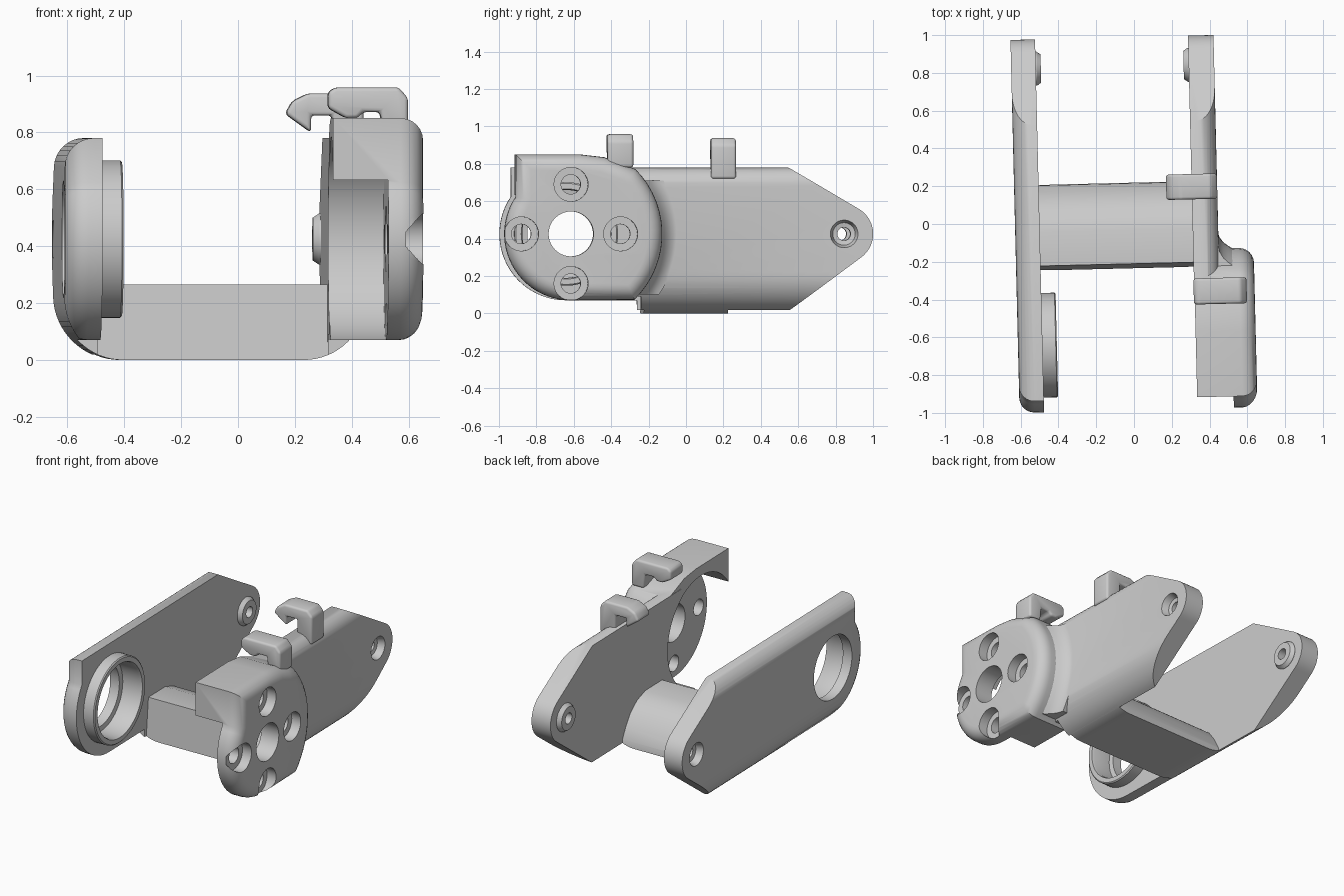
import bpy, bmesh
from math import sin, cos, radians, pi
from mathutils import Matrix, Vector

cube = bpy.data.objects.get("Cube")
if cube:
    bpy.data.objects.remove(cube, do_unlink=True)

grey = bpy.data.materials.new("light_grey")
grey.use_nodes = True
GREY = (0.6, 0.6, 0.6, 1)
grey.diffuse_color = GREY
grey.node_tree.nodes["Principled BSDF"].inputs["Base Color"].default_value = GREY

HUB = (-0.63, 0.425)      # y, z of the round joint
HINGE = (0.835, 0.425)    # y, z of the pointed end
OUT_R, IN_R = 0.445, 0.31   # right plate faces
OUT_L, IN_L = -0.63, -0.5   # left plate faces


def loft(name, rings):
    """Skin a stack of equal-length closed rings and cap both ends."""
    bm = bmesh.new()
    loops = [[bm.verts.new(p) for p in ring] for ring in rings]
    n = len(loops[0])
    for a, b in zip(loops, loops[1:]):
        for i in range(n):
            j = (i + 1) % n
            bm.faces.new((a[i], a[j], b[j], b[i]))
    bm.faces.new(loops[0][::-1])
    bm.faces.new(loops[-1])
    if bm.calc_volume(signed=True) < 0:
        bmesh.ops.reverse_faces(bm, faces=bm.faces[:])
    me = bpy.data.meshes.new(name)
    bm.to_mesh(me)
    bm.free()
    ob = bpy.data.objects.new(name, me)
    bpy.context.collection.objects.link(ob)
    me.materials.append(grey)
    return ob


def arc(c, r, a0, a1, n=16):
    return [(c[0] + r * cos(radians(a0 + (a1 - a0) * i / n)),
             c[1] + r * sin(radians(a0 + (a1 - a0) * i / n))) for i in range(n + 1)]


def lathe(name, c, profile, n=64):
    """Round solid along x from (x, radius) pairs."""
    return loft(name, [[(x, *p) for p in arc(c, r, 0, 360 - 360 / n, n - 1)]
                       for x, r in profile])


def inset(pts, d, weight):
    """Move a counter-clockwise outline inwards by d."""
    out = []
    for i, p in enumerate(pts):
        q = Vector(p)
        e0 = (q - Vector(pts[i - 1])).normalized()
        e1 = (Vector(pts[(i + 1) % len(pts)]) - q).normalized()
        n0, n1 = Vector((-e0.y, e0.x)), Vector((-e1.y, e1.x))
        out.append(q + (n0 + n1) / (1 + n0.dot(n1)) * d * weight(p[0]))
    return out


def prism_x(name, pts, x_in, x_out, r=0.0, weight=lambda y: 1):
    """Extrude a (y, z) outline along x, rounding the x_out rim by r."""
    layers = [(x_in, 0), (x_out, 0)]
    if r:
        s = 1 if x_out > x_in else -1
        layers = [(x_in, 0)] + [(x_out - s * r * (1 - sin(t)), r * (1 - cos(t)))
                                for t in (k * pi / 12 for k in range(7))]
    return loft(name, [[(x, *p) for p in inset(pts, d, weight)] for x, d in layers])


def prism_y(name, pts, y0, y1):
    return loft(name, [[(x, y, z) for x, z in pts] for y in (y0, y1)])


def boolean(ob, tool, op):
    mod = ob.modifiers.new("cut", 'BOOLEAN')
    mod.object, mod.operation, mod.solver = tool, op, 'EXACT'
    bpy.context.view_layer.update()
    dg = bpy.context.evaluated_depsgraph_get()
    me = bpy.data.meshes.new_from_object(ob.evaluated_get(dg))
    ob.modifiers.clear()
    ob.data = me
    bpy.data.objects.remove(tool, do_unlink=True)


def envelope():
    """U-shaped frame silhouette: big lower and small upper rounds."""
    pts = (arc((OUT_R - 0.22, 0.22), 0.22, -90, 0) + arc((OUT_R - 0.1, 0.68), 0.1, 0, 90, 8)
           + arc((OUT_L + 0.1, 0.68), 0.1, 90, 180, 8) + arc((OUT_L + 0.22, 0.22), 0.22, 180, 270))
    return prism_y("envelope", pts, -1.2, 1.2)


def hinge_boss(ob, x_in, x_out):
    """Raised pivot on the inner face, countersunk hole from outside."""
    s = 1 if x_out > x_in else -1
    boolean(ob, lathe("boss", HINGE, [(x_in + s * 0.03, 0.09), (x_in - s * 0.005, 0.09),
                                      (x_in - s * 0.027, 0.075)]), 'UNION')
    boolean(ob, lathe("hole", HINGE, [(x_in - s * 0.1, 0.035), (x_out - s * 0.05, 0.035),
                                      (x_out - s * 0.045, 0.06), (x_out + s * 0.02, 0.08)]), 'DIFFERENCE')


parts = []
tail = [(-0.25, -0.01), (0.51, -0.01)] + arc(HINGE, 0.155, -55, 60) + [(0.53, 0.785)]
nose = arc(HUB, 0.355, 146, 270, 24)

# Left plate with bearing ring
left = prism_x("left_plate", tail + [(-0.25, 0.785), (-0.6, 0.785), (-0.925, 0.785)] + nose
               + [(-0.4, 0.07), (-0.25, 0.07)], IN_L, OUT_L, 0.08,
               lambda y: min(1, max(0, (-0.3 - y) / 0.2)))
boolean(left, envelope(), 'INTERSECT')
boolean(left, lathe("ring", HUB, [(IN_L - 0.03, 0.277), (-0.43, 0.277), (-0.424, 0.27)]), 'UNION')
boolean(left, lathe("bore", HUB, [(-0.7, 0.205), (-0.565, 0.205), (-0.56, 0.235),
                                  (-0.44, 0.235), (-0.4, 0.25)]), 'DIFFERENCE')
hinge_boss(left, IN_L, OUT_L)
parts.append(left)

# Right plate, joined to the joint housing
right = prism_x("right_plate_and_housing", tail + [(-0.42, 0.785), (-0.42, 0.09), (-0.25, 0.09)],
                IN_R, OUT_R + 0.02)
boolean(right, envelope(), 'INTERSECT')
head_outline = (arc(HUB, 0.49, -46, 45, 15) + [(-0.36, 0.8), (-0.45, 0.835), (-0.58, 0.85),
                (-0.925, 0.85)] + nose)
boolean(right, prism_x("head", head_outline, IN_R + 0.002, 0.63, 0.08), 'UNION')

# Concave fillet where the housing meets the plate
fillet = lathe("fillet", HUB, [(0.35, 0.575), (0.443, 0.575), (0.45, 0.55), (0.47, 0.522),
                               (0.495, 0.503), (0.53, 0.48)], 96)
boolean(fillet, prism_x("bounds", [(-0.5, 0.1), (0.2, 0.1), (0.2, 0.71), (-0.5, 0.71)], 0.3, 0.6), 'INTERSECT')
boolean(right, fillet, 'UNION')

# Motor pocket, centre hole and four counterbored screw holes
boolean(right, lathe("pocket", HUB, [(0.2, 0.36), (0.505, 0.36)], 96), 'DIFFERENCE')
boolean(right, lathe("centre", HUB, [(0.4, 0.12), (0.8, 0.12)]), 'DIFFERENCE')
for k in range(4):
    c = (HUB[0] + 0.265 * cos(k * pi / 2), HUB[1] + 0.265 * sin(k * pi / 2))
    boolean(right, lathe("screw", c, [(0.4, 0.052), (0.565, 0.052), (0.566, 0.091),
                                      (0.8, 0.091)], 32), 'DIFFERENCE')
hinge_boss(right, IN_R, OUT_R)
parts.append(right)

# Crossbar
bar = prism_x("crossbar", [(-0.235, -0.01), (0.22, -0.01), (0.215, 0.04), (0.18, 0.11), (0.13, 0.18),
                           (0.06, 0.235), (-0.03, 0.265), (-0.21, 0.265)], IN_L - 0.04, IN_R + 0.04)
boolean(bar, envelope(), 'INTERSECT')
parts.append(bar)

# Cable hooks
rear = [(0.17, 0.865), (0.26, 0.80), (0.26, 0.86), (0.335, 0.86), (0.335, 0.72), (0.445, 0.72),
        (0.445, 0.90), (0.41, 0.937), (0.25, 0.937), (0.195, 0.91)]
front = [(0.307, 0.885), (0.37, 0.85), (0.41, 0.85), (0.43, 0.872), (0.49, 0.872), (0.50, 0.78),
         (0.588, 0.78), (0.588, 0.92), (0.555, 0.958), (0.33, 0.958), (0.307, 0.94)]
for name, pts, y0, y1 in (("rear_hook", rear, 0.123, 0.257), ("front_hook", front, -0.434, -0.296)):
    hook = prism_y(name, pts, y0, y1)
    bm = bmesh.new()
    bm.from_mesh(hook.data)
    bmesh.ops.bevel(bm, geom=bm.edges[:], offset=0.014, segments=3, profile=0.5,
                    affect='EDGES', clamp_overlap=True)
    bm.to_mesh(hook.data)
    bm.free()
    parts.append(hook)

# Slight turn of the whole bracket, then smooth shading with sharp edges kept
for ob in bpy.context.selected_objects:
    ob.select_set(False)
for ob in parts:
    ob.data.transform(Matrix.Rotation(0.0245, 4, 'Z'))
    ob.data.name = ob.name
    ob.select_set(True)
bpy.context.view_layer.objects.active = parts[0]
bpy.ops.object.shade_smooth_by_angle(angle=radians(32))
